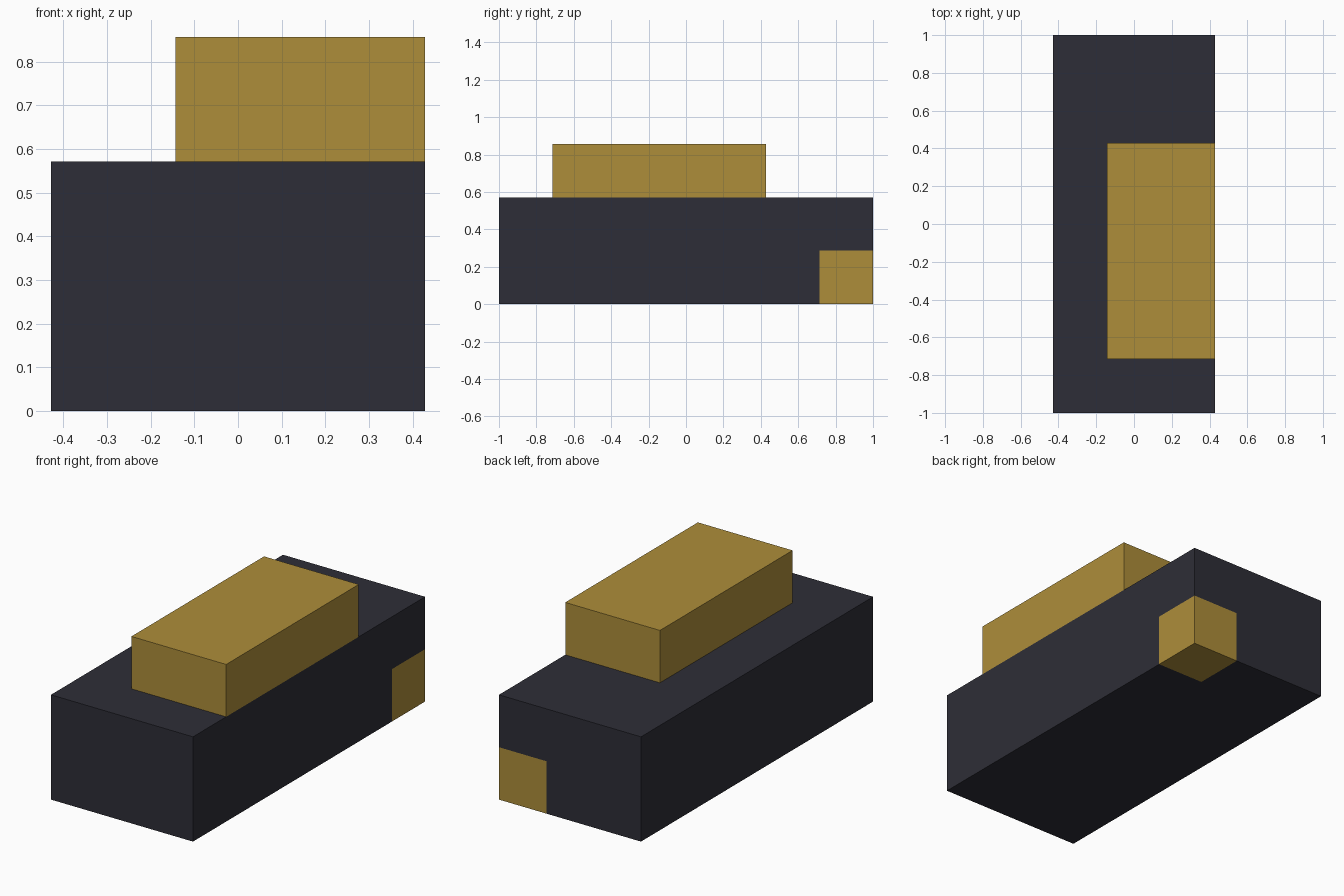
import bpy, bmesh
from mathutils import Vector

if "Cube" in bpy.data.objects:
    bpy.data.objects.remove(bpy.data.objects["Cube"])

U = 1 / 7  # grid module


def material(name, rgb):
    m = bpy.data.materials.new(name)
    m.diffuse_color = (*rgb, 1)
    m.use_nodes = True
    m.node_tree.nodes["Principled BSDF"].inputs["Base Color"].default_value = m.diffuse_color
    return m


charcoal = material("charcoal", (0.027, 0.027, 0.038))
gold = material("gold", (0.423, 0.270, 0.042))


def box(name, lo, hi, mats, cuts=(), rule=None):
    """Box between two corners in modules, optionally sliced and coloured by rule."""
    lo, hi = Vector(lo) * U, Vector(hi) * U
    bm = bmesh.new()
    bmesh.ops.create_cube(bm, size=1)
    for v in bm.verts:
        v.co = Vector([(lo[i] + hi[i]) / 2 + v.co[i] * (hi[i] - lo[i]) for i in range(3)])
    for axis, pos in cuts:
        co, no = Vector(), Vector()
        co[axis], no[axis] = pos * U, 1
        bmesh.ops.bisect_plane(bm, geom=bm.verts[:] + bm.edges[:] + bm.faces[:],
                               plane_co=co, plane_no=no)
    if rule:
        for f in bm.faces:
            f.material_index = int(rule(f.calc_center_median() / U))
    mesh = bpy.data.meshes.new(name)
    bm.to_mesh(mesh)
    bm.free()
    for m in mats:
        mesh.materials.append(m)
    obj = bpy.data.objects.new(name, mesh)
    bpy.context.collection.objects.link(obj)
    return obj


# Long body with a flush gold corner at the lower back right
box("body", (-3, -7, 0), (3, 7, 4), [charcoal, gold],
    cuts=[(0, 1), (1, 5), (2, 2)],
    rule=lambda c: c.x > 1 and c.y > 5 and c.z < 2)

# Raised block, flush with the right side
box("top_block", (-1, -5, 4), (3, 3, 6), [gold])
